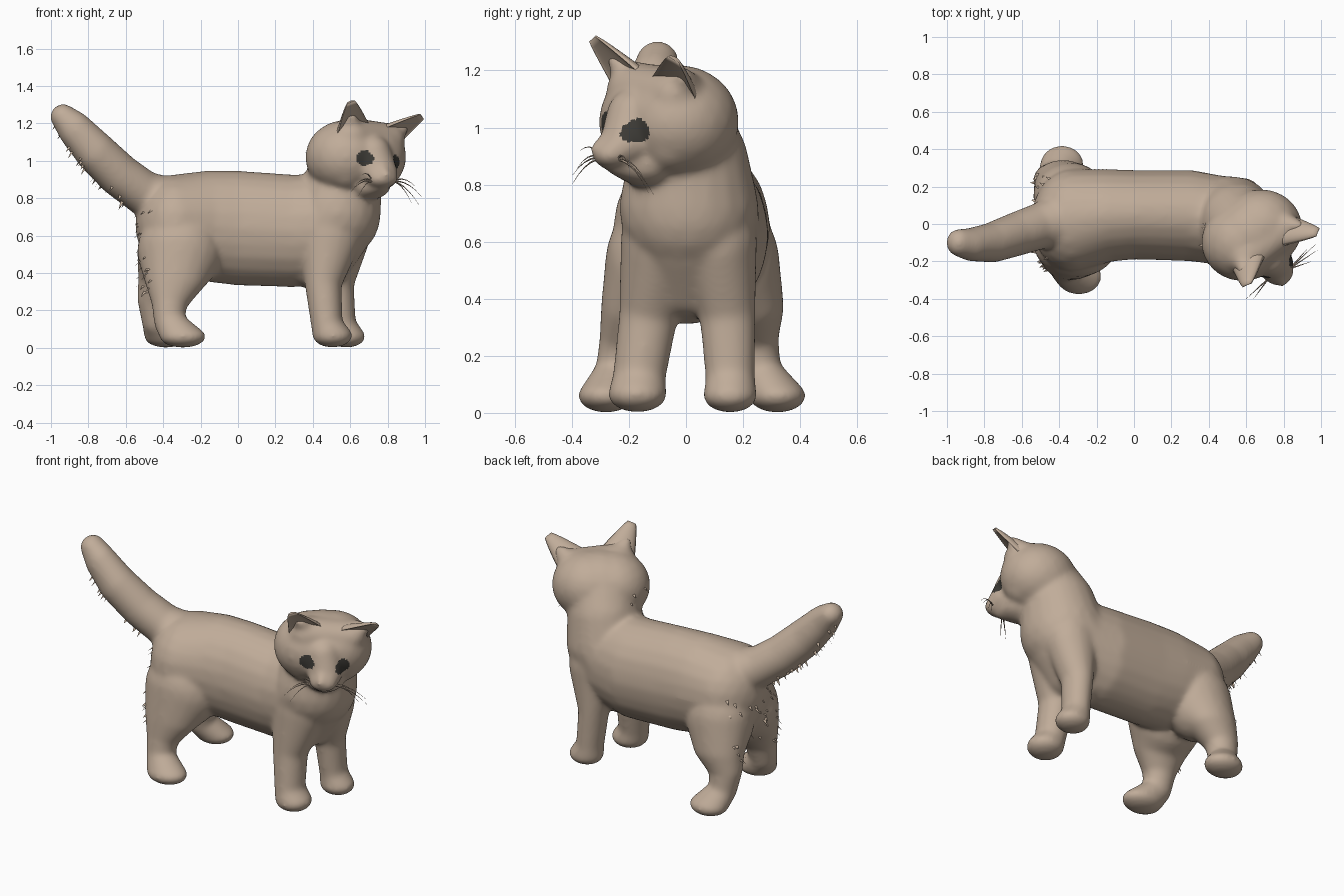
import bpy, bmesh, math, random
from mathutils import Vector, Matrix

random.seed(4)

def material(name, col):
    m = bpy.data.materials.new(name)
    m.diffuse_color = (*col, 1)
    return m

FUR = material("tan fur", (0.53, 0.415, 0.32))
DARK = material("dark eye", (0.045, 0.042, 0.036))

def add(name, bm, *mats):
    me = bpy.data.meshes.new(name)
    bm.to_mesh(me)
    bm.free()
    for m in mats:
        me.materials.append(m)
    ob = bpy.data.objects.new(name, me)
    bpy.context.collection.objects.link(ob)
    return ob

def chain(bm, *keys):
    """Row of overlapping ellipsoids blended between (x, y, z, rx, ry, rz) keys."""
    for a, b in zip(keys, keys[1:]):
        n = max(2, int((Vector(a[:3]) - Vector(b[:3])).length / 0.02))
        for i in range(n + 1):
            k = [p + (q - p) * i / n for p, q in zip(a, b)]
            mat = Matrix.Translation(k[:3]) @ Matrix.Diagonal((*k[3:], 1))
            bmesh.ops.create_icosphere(bm, subdivisions=3, radius=1, matrix=mat)

HEAD = Vector((0.63, -0.06, 1.02))
FACE = Vector((0.6, -0.8, 0))      # direction the face looks
SIDE = Vector((0.8, 0.6, 0))       # across the face

bm = bmesh.new()
# trunk, chest and neck
chain(bm, (-0.33, 0.02, 0.66, 0.22, 0.275, 0.268), (-0.15, 0.045, 0.65, 0.2, 0.25, 0.3),
      (0.0, 0.05, 0.64, 0.2, 0.24, 0.308), (0.3, 0.045, 0.625, 0.2, 0.245, 0.302),
      (0.46, 0.02, 0.64, 0.2, 0.24, 0.29), (0.53, 0.01, 0.72, 0.235, 0.245, 0.25),
      (0.56, 0.01, 0.88, 0.21, 0.21, 0.2), (*HEAD, 0.22, 0.21, 0.205))
# head, wider across the face than front to back
chain(bm, (*(HEAD - SIDE * 0.062), 0.222, 0.21, 0.2), (*(HEAD + SIDE * 0.062), 0.222, 0.21, 0.2))
# chest floor between the front legs
chain(bm, (0.40, 0.01, 0.43, 0.12, 0.15, 0.12), (0.48, 0.01, 0.45, 0.12, 0.15, 0.12),
      (0.56, 0.01, 0.6, 0.14, 0.18, 0.15))
# brow under the ears, bridge, cheeks, muzzle, nose and chin
chain(bm, (0.60, -0.17, 1.13, 0.115, 0.11, 0.1), (0.78, -0.035, 1.115, 0.115, 0.1, 0.09))
chain(bm, (0.58, -0.17, 0.95, 0.11, 0.11, 0.11), (0.76, -0.05, 0.95, 0.11, 0.11, 0.11))
chain(bm, (0.72, -0.18, 1.04, 0.1, 0.1, 0.1), (0.75, -0.21, 0.94, 0.105, 0.095, 0.08),
      (0.77, -0.26, 0.905, 0.085, 0.07, 0.052))
chain(bm, (0.75, -0.23, 0.98, 0.05, 0.05, 0.05), (0.79, -0.305, 0.925, 0.033, 0.033, 0.025))
chain(bm, (0.70, -0.14, 0.87, 0.12, 0.11, 0.08), (0.76, -0.24, 0.86, 0.045, 0.04, 0.03))
# ear roots
chain(bm, (0.60, -0.17, 1.15, 0.085, 0.08, 0.07), (0.595, -0.245, 1.23, 0.045, 0.03, 0.03))
chain(bm, (0.79, -0.01, 1.13, 0.09, 0.08, 0.07), (0.875, -0.01, 1.175, 0.04, 0.03, 0.04))
# near and far front legs
chain(bm, (0.49, -0.09, 0.6, 0.17, 0.14, 0.18), (0.455, -0.13, 0.35, 0.1, 0.105, 0.1),
      (0.475, -0.165, 0.12, 0.085, 0.094, 0.08), (0.505, -0.17, 0.065, 0.108, 0.105, 0.064))
chain(bm, (0.55, 0.11, 0.6, 0.155, 0.14, 0.18), (0.535, 0.145, 0.35, 0.085, 0.1, 0.1),
      (0.555, 0.155, 0.12, 0.077, 0.088, 0.08), (0.58, 0.155, 0.06, 0.103, 0.096, 0.06))
# near and far hind legs
chain(bm, (-0.31, -0.1, 0.52, 0.23, 0.185, 0.23), (-0.335, -0.175, 0.36, 0.165, 0.125, 0.1),
      (-0.365, -0.215, 0.25, 0.1, 0.09, 0.08),
      (-0.37, -0.24, 0.14, 0.08, 0.08, 0.08), (-0.295, -0.28, 0.06, 0.125, 0.1, 0.06))
chain(bm, (-0.34, 0.145, 0.52, 0.2, 0.185, 0.23), (-0.38, 0.215, 0.37, 0.155, 0.13, 0.1),
      (-0.44, 0.235, 0.26, 0.1, 0.09, 0.08),
      (-0.435, 0.255, 0.14, 0.08, 0.08, 0.08), (-0.385, 0.32, 0.06, 0.118, 0.102, 0.06))
# tail
chain(bm, (-0.38, 0.02, 0.77, 0.15, 0.15, 0.145), (-0.50, -0.01, 0.825, 0.12, 0.125, 0.12),
      (-0.63, -0.055, 0.92, 0.118, 0.118, 0.118), (-0.76, -0.1, 1.045, 0.11, 0.108, 0.115),
      (-0.87, -0.11, 1.165, 0.092, 0.09, 0.1), (-0.935, -0.1, 1.235, 0.07, 0.075, 0.07))
cat = add("cat_body", bm, FUR, DARK)

# fuse everything into one soft skin
rm = cat.modifiers.new("fuse", 'REMESH')
rm.mode = 'VOXEL'
rm.voxel_size = 0.0105
sm = cat.modifiers.new("soften", 'SMOOTH')
sm.factor, sm.iterations = 0.5, 28
skin = bpy.data.meshes.new_from_object(cat.evaluated_get(bpy.context.evaluated_depsgraph_get()))
cat.modifiers.clear()
cat.data = skin
if not skin.materials:
    skin.materials.append(FUR)
    skin.materials.append(DARK)

# eyes: faces near each eye axis
eyes = [Vector((0.685, -0.298, 1.015)), Vector((0.84, -0.168, 0.99))]
for p in skin.polygons:
    p.use_smooth = True
    p.material_index = 0
    if (p.center - HEAD).dot(FACE) > 0.1:
        for e in eyes:
            d = p.center - e
            if (d - FACE * d.dot(FACE)).length < 0.041:
                p.material_index = 1

# cupped ears with the hollow side towards the face direction
def ear(name, base, tip, width):
    bm = bmesh.new()
    base, tip = Vector(base), Vector(tip)
    axis = (tip - base).normalized()
    across = (SIDE - axis * SIDE.dot(axis)).normalized()
    front = across.cross(axis)
    if front.dot(FACE) < 0:
        front.negate()
    rows, n = 8, 20
    rings = []
    for r in range(rows + 1):
        t = r / rows
        w = width * (1 - t) ** 0.9 + 0.026 * t
        ring = []
        for i in range(n):
            a = 2 * math.pi * i / n
            depth = -0.12 * w if math.sin(a) > 0 else 0.65 * w
            ring.append(bm.verts.new(base + (tip - base) * t + across * math.cos(a) * w
                                     + front * math.sin(a) * depth))
        rings.append(ring)
    for lo, hi in zip(rings, rings[1:]):
        for i in range(n):
            j = (i + 1) % n
            bm.faces.new((lo[i], lo[j], hi[j], hi[i]))
    bm.faces.new(rings[-1])
    bm.faces.new(rings[0][::-1])
    bmesh.ops.recalc_face_normals(bm, faces=bm.faces)
    for f in bm.faces:
        f.smooth = True
    add(name, bm, FUR)

ear("near_ear", (0.615, -0.20, 1.15), (0.605, -0.33, 1.31), 0.105)
ear("far_ear", (0.80, -0.04, 1.115), (0.985, -0.045, 1.235), 0.105)

# whiskers: fans of thin drooping curves
def whiskers(name, root, tips):
    cu = bpy.data.curves.new(name, 'CURVE')
    cu.dimensions = '3D'
    cu.bevel_depth = 0.004
    cu.bevel_resolution = 0
    cu.materials.append(FUR)
    for tip in tips:
        a, b = Vector(root), Vector(tip)
        sp = cu.splines.new('POLY')
        sp.points.add(5)
        for i, p in enumerate(sp.points):
            t = i / 5
            c = a.lerp(b, t) + Vector((0, 0, 0.1 * t * (1 - t)))
            p.co = (*c, 1)
            p.radius = 1.1 - t
    bpy.context.collection.objects.link(bpy.data.objects.new(name, cu))

whiskers("near_whiskers", (0.72, -0.29, 0.89),
         [(0.60, -0.40, 0.83), (0.62, -0.38, 0.86), (0.64, -0.40, 0.80), (0.66, -0.37, 0.92)])
whiskers("far_whiskers", (0.83, -0.24, 0.89),
         [(0.97, -0.11, 0.76), (0.98, -0.14, 0.81), (0.93, -0.13, 0.77), (0.95, -0.20, 0.86)])

# small fur tufts along the rump, tail underside, neck ruff and back of head
def tufted(p):
    c, n = p.center, p.normal
    rump = -0.6 < c.x < -0.42 and 0.3 < c.z < 0.75 and n.x < -0.6
    tail = c.x < -0.6 and n.z < -0.3 and n.x < 0
    ruff = 0.3 < c.x < 0.36 and c.z > 0.72 and abs(n.y) > 0.4
    nape = 0.3 < c.x < 0.42 and c.z > 0.98
    return rump or tail or ruff or nape

bm = bmesh.new()
for p in random.sample([p for p in skin.polygons if tufted(p)], 70):
    n = p.normal
    flow = (n * 0.5 + Vector((-0.3, 0, -0.7))).normalized()
    wide = n.cross(flow).normalized() * 0.012
    root = p.center - n * 0.008
    bm.faces.new([bm.verts.new(v) for v in
                  (root - wide, root + wide, root + flow * random.uniform(0.025, 0.05))])
add("fur_tufts", bm, FUR)
